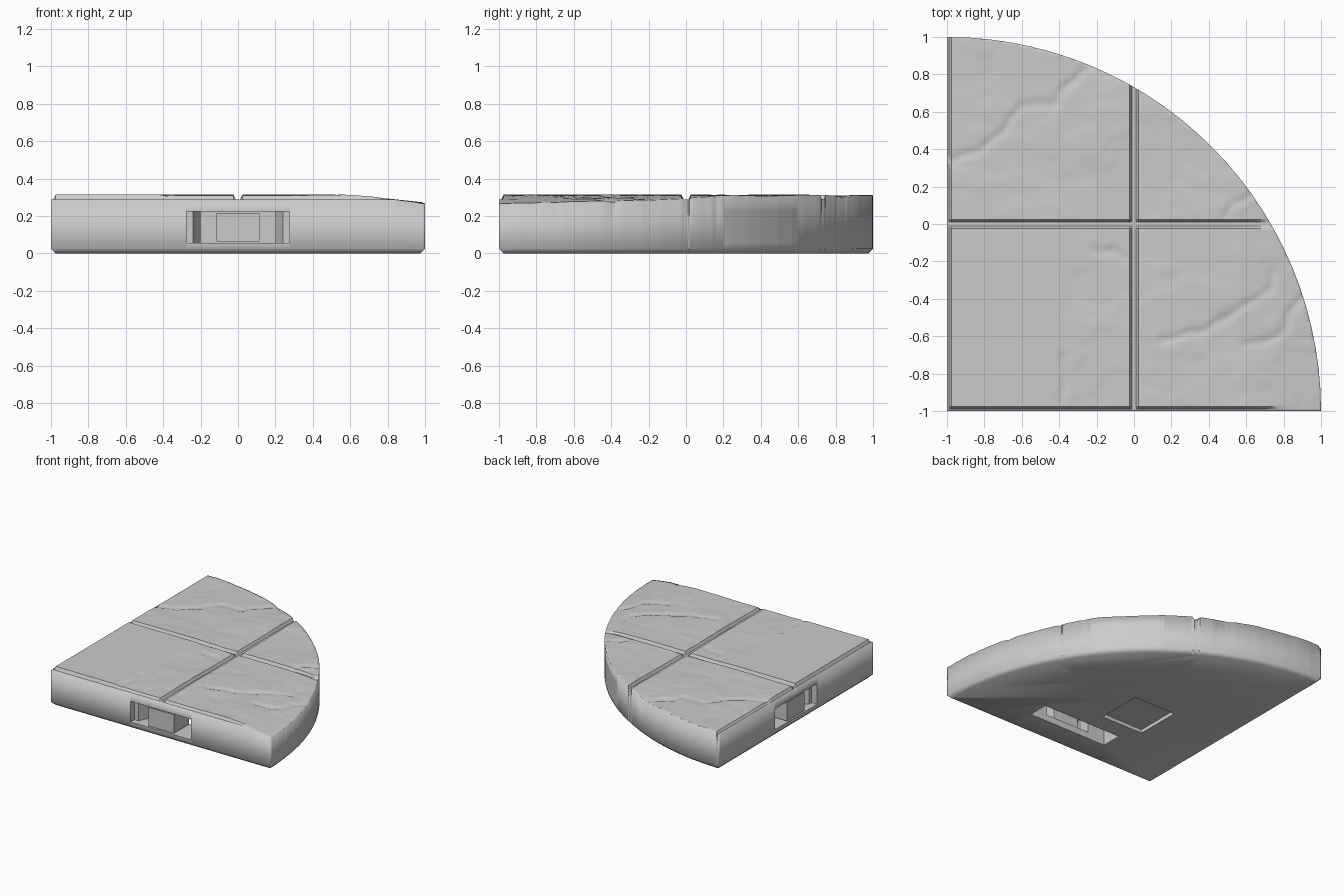
import bpy, bmesh, math
from mathutils import Vector, Matrix, noise

if "Cube" in bpy.data.objects:
    bpy.data.objects.remove(bpy.data.objects["Cube"])

RADIUS, TOP, SEGMENTS = 2.0, 0.315, 28

stone = bpy.data.materials.new("stone_grey")
stone.use_nodes = True
stone.diffuse_color = (0.6, 0.6, 0.6, 1)
stone.node_tree.nodes["Principled BSDF"].inputs["Base Color"].default_value = (0.6, 0.6, 0.6, 1)


def make_object(name, bm):
    mesh = bpy.data.meshes.new(name)
    bmesh.ops.recalc_face_normals(bm, faces=bm.faces)
    bm.to_mesh(mesh)
    bm.free()
    mesh.materials.append(stone)
    obj = bpy.data.objects.new(name, mesh)
    bpy.context.collection.objects.link(obj)
    return obj


def prism(name, outline, low, high, place):
    """Extrude a plan outline from low to high, then move it into place."""
    bm = bmesh.new()
    face = bm.faces.new([bm.verts.new((x, y, low)) for x, y in outline])
    up = bmesh.ops.extrude_face_region(bm, geom=[face])["geom"]
    bmesh.ops.translate(bm, vec=(0, 0, high - low),
                        verts=[v for v in up if isinstance(v, bmesh.types.BMVert)])
    bm.transform(place)
    return make_object(name, bm)


def rect(x0, x1, y0, y1):
    return [(x0, y0), (x1, y0), (x1, y1), (x0, y1)]


def smooth(t):
    t = min(max(t, 0), 1)
    return t * t * (3 - 2 * t)


# Worn cracks across the paving
CRACKS = [
    [(-1, .33), (-.75, .45), (-.6, .64), (-.4, .65), (-.25, .86), (-.15, .8)],
    [(.15, -.62), (.38, -.57), (.55, -.46), (.72, -.36), (.74, -.25)],
    [(-.38, -1), (-.37, -.7)],
    [(-.22, -.13), (-.1, -.14), (-.04, -.19)],
    [(.48, .05), (.62, .18)],
    [(.6, -.65), (.78, -.6), (.9, -.38)],
]


def crack_distance(p):
    best = 1
    for path in CRACKS:
        for a, b in zip(path, path[1:]):
            a, b = Vector(a), Vector(b)
            t = min(max((p - a).dot(b - a) / (b - a).length_squared, 0), 1)
            best = min(best, (p - a.lerp(b, t)).length)
    return best


def height(x, y):
    # Layered, weathered stone; the near left flagstone stays flat
    n = 2.5 * noise.fractal(Vector((x * 1.6, y * 2.6, 4.2)), 1.0, 2.0, 4)
    layer = math.floor(n) + smooth((n - math.floor(n)) * 2.5)
    worn = smooth((x + .4) / .1) if y < 0 else 1
    wear = worn * min(max(.003 + .003 * layer, 0), .012)
    wear += .04 * min(max((x - .55) / .45, 0), 1) ** 1.3
    wobble = Vector((x, y)) + .03 * Vector((noise.noise((x * 9, y * 9, 0)), noise.noise((x * 9, y * 9, 5))))
    wear += .009 * (1 - smooth(crack_distance(wobble) / .03))
    # Joints between the flagstones and half joints on the straight sides
    gap = min(abs(x), abs(y), abs(x + 1), abs(y + 1))
    joint = .288 + .027 * smooth((gap - .01) / .015) if gap < .024 else TOP
    return min(TOP - wear, joint)


# Quarter-round slab: grid clipped to the arc, raised, then closed below
lines = {round(-1 + i * .02, 3) for i in range(101)}
for c in (-1, 0, 1):
    lines -= {round(c + s * .02, 3) for s in (-1, 1)}
    lines |= {round(c + s * o, 3) for s in (-1, 1) for o in (.012, .025) if abs(c + s * o) < 1}
lines = sorted(lines)

bm = bmesh.new()
grid = [[bm.verts.new((x, y, 0)) for x in lines] for y in lines]
for r0, r1 in zip(grid, grid[1:]):
    for i in range(len(lines) - 1):
        bm.faces.new((r0[i], r0[i + 1], r1[i + 1], r1[i]))
step = math.pi / 2 / SEGMENTS
for k in range(SEGMENTS):
    a = (k + .5) * step
    normal = Vector((math.cos(a), math.sin(a), 0))
    bmesh.ops.bisect_plane(bm, geom=bm.verts[:] + bm.edges[:] + bm.faces[:], dist=1e-4,
                           plane_co=Vector((-1, -1, 0)) + normal * RADIUS * math.cos(step / 2),
                           plane_no=normal, clear_outer=True)
for v in bm.verts:
    v.co.z = height(v.co.x, v.co.y)
bm.normal_update()
for f in bm.faces:
    f.smooth = abs(f.normal.z) > .85

rim = [e for e in bm.edges if e.is_boundary]
for z, inset in ((.025, 0), (0, .025)):
    made = bmesh.ops.extrude_edge_only(bm, edges=rim)["geom"]
    rim = [g for g in made if isinstance(g, bmesh.types.BMEdge) and g.is_boundary]
    for v in {v for e in rim for v in e.verts}:
        v.co.z = z
        if inset:
            p = Vector((v.co.x + 1, v.co.y + 1))
            p *= min(1, (RADIUS - inset) / max(p.length, .01))
            v.co.x, v.co.y = max(p.x, inset) - 1, max(p.y, inset) - 1
bmesh.ops.remove_doubles(bm, verts=list({v for e in rim for v in e.verts}), dist=1e-4)
rim = [e for e in bm.edges if e.is_boundary]
bmesh.ops.contextual_create(bm, geom=rim)
slab = make_object("floor_slab", bm)

# Connector sockets: a mouth in the side, a wide chamber open below, a centre block
MOUTH = [(.275, -.1), (.275, .05), (.24, .05), (.2, .14), (.2, .3)]
MOUTH = MOUTH + [(-x, y) for x, y in reversed(MOUTH)]
diagonal = -1 + 1.985 * math.sqrt(.5)
sides = [("front", (0, -1, 0), 0), ("right", (-1, 0, 0), -90), ("curved", (diagonal, diagonal, 0), 135)]
cutters = []
for side, origin, turn in sides:
    place = Matrix.Translation(origin) @ Matrix.Rotation(math.radians(turn), 4, "Z")
    back = .04 if side == "curved" else 0
    cutters.append(prism("mouth_cutter", MOUTH, .055, .225, place))
    cutters.append(prism("chamber_cutter", rect(-.36, .36, .22 + back, .39 + back), -.1, .224, place))
    prism(side + "_socket_block", rect(-.115, .115, .002, .2), .065, .217, place)

# Shallow square recess underneath
cutters.append(prism("recess_cutter", rect(-.46, -.08, -.46, -.08), -.1, .03, Matrix()))

bpy.context.view_layer.objects.active = slab
for cutter in cutters:
    mod = slab.modifiers.new("cut", "BOOLEAN")
    mod.operation, mod.solver, mod.object = "DIFFERENCE", "EXACT", cutter
    bpy.ops.object.modifier_apply(modifier=mod.name)
    bpy.data.objects.remove(cutter)
